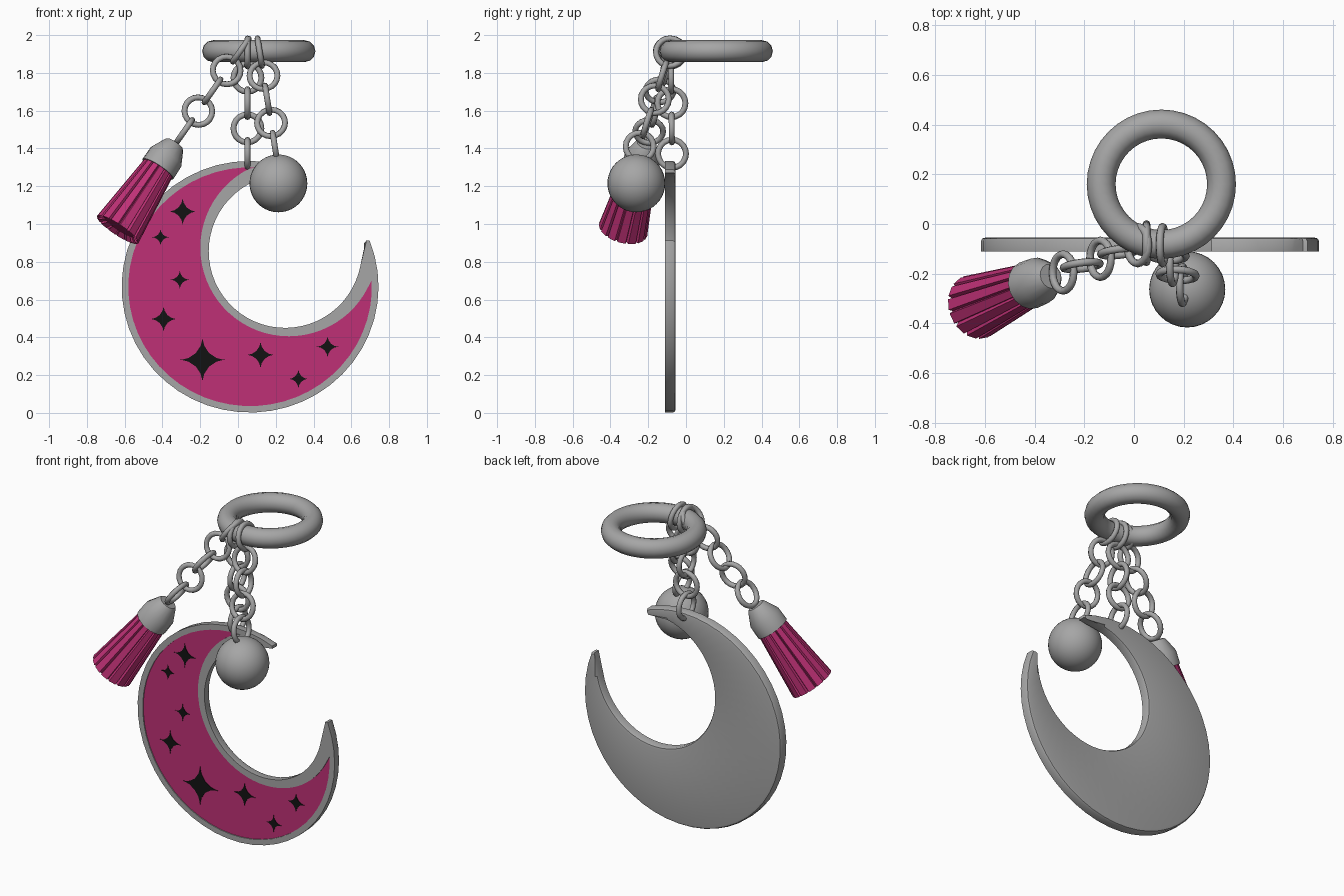
import bpy, bmesh, math
from mathutils import Vector, Matrix

if "Cube" in bpy.data.objects:
    bpy.data.objects.remove(bpy.data.objects["Cube"])


def material(name, rgb):
    m = bpy.data.materials.new(name)
    m.diffuse_color = (*rgb, 1)
    m.use_nodes = True
    m.node_tree.nodes["Principled BSDF"].inputs["Base Color"].default_value = m.diffuse_color
    return m


METAL = material("grey metal", (0.38, 0.38, 0.38))
PINK = material("magenta", (0.52, 0.03, 0.18))
BLACK = material("black", (0.006, 0.006, 0.006))


def finish(bm, name, mats, angle=35):
    bmesh.ops.remove_doubles(bm, verts=bm.verts, dist=1e-5)
    bmesh.ops.recalc_face_normals(bm, faces=bm.faces)
    me = bpy.data.meshes.new(name)
    bm.to_mesh(me)
    bm.free()
    ob = bpy.data.objects.new(name, me)
    bpy.context.collection.objects.link(ob)
    for m in mats:
        me.materials.append(m)
    bpy.ops.object.select_all(action='DESELECT')
    ob.select_set(True)
    bpy.context.view_layer.objects.active = ob
    if angle:
        bpy.ops.object.shade_smooth_by_angle(angle=math.radians(angle))
    return ob


def bridge(bm, a, b, mat=0):
    n = len(a)
    for i in range(n):
        j = (i + 1) % n
        bm.faces.new((a[i], a[j], b[j], b[i])).material_index = mat


def torus(name, centre, axis, major, minor, seg, sides):
    rot = Vector(axis).to_track_quat('Z', 'Y').to_matrix().to_4x4()
    mat = Matrix.Translation(centre) @ rot
    bm = bmesh.new()
    rings = []
    for i in range(seg):
        u = 2 * math.pi * i / seg
        ring = []
        for k in range(sides):
            v = 2 * math.pi * k / sides
            r = major + minor * math.cos(v)
            ring.append(bm.verts.new(mat @ Vector((r * math.cos(u), r * math.sin(u), minor * math.sin(v)))))
        rings.append(ring)
    for i in range(seg):
        bridge(bm, rings[i], rings[(i + 1) % seg])
    return finish(bm, name, [METAL], 60)


# --- crescent moon: metal tray with a magenta inlay ---
N = 44


def arc(cx, cz, rx, rz, half, n):
    """Arc symmetric about the lower-left diagonal."""
    out = []
    for i in range(n):
        a = math.radians(225 - half + 2 * half * i / (n - 1))
        out.append((cx + rx * math.cos(a), cz + rz * math.sin(a)))
    return out


def outline(d):
    """Crescent outline shrunk by d, as outer arc and gap arc."""
    outer = arc(.064, .668, .68 - d, .666 - d, 156.5 - 40 * d, N)
    gap = arc(.25, .855, .405 + d, .405 + d, 124, N - 2)
    (ax, az), (bx, bz) = outer[0], outer[-1]
    return outer, [(ax, az - .017)] + gap + [(bx - .017, bz)]


bm = bmesh.new()


def loop(pair, y):
    return [[bm.verts.new((x, y, z)) for x, z in pts] for pts in pair]


def flat(pair, mat=0):
    o, g = pair
    for i in range(N - 1):
        bm.faces.new((o[i], o[i + 1], g[i + 1], g[i])).material_index = mat


def whole(pair):
    return pair[0] + pair[1][::-1]


inlay = (arc(.064, .668, .645, .632, 138.1, N), arc(.269, .874, .4685, .4685, 113.9, N))
inlay[1][0], inlay[1][-1] = inlay[0][0], inlay[0][-1]
back = loop(outline(.018), -.055)
loops = [back, loop(outline(.006), -.058), loop(outline(0), -.068),
         loop(outline(0), -.110), loop(inlay, -.110), loop(inlay, -.104)]
for a, b in zip(loops, loops[1:]):
    bridge(bm, whole(a), whole(b))
flat(back)
flat(loops[-1], 1)
finish(bm, "crescent_moon", [METAL, PINK])

# --- four-pointed stars ---
STARS = [(-.293, 1.066, .075), (-.41, .93, .047), (-.308, .705, .052), (-.394, .497, .072),
         (-.188, .281, .123), (.119, .307, .075), (.474, .35, .06), (.32, .18, .053)]
bm = bmesh.new()
for x, z, r in STARS:
    rim = []
    for y in (-.1035, -.107):
        ring = []
        for k in range(24):
            c, s = math.cos(k * math.pi / 12), math.sin(k * math.pi / 12)
            ring.append(bm.verts.new((x + r * math.copysign(abs(c) ** 3.6, c), y,
                                      z + r * math.copysign(abs(s) ** 3.6, s))))
        rim.append(ring)
    bridge(bm, rim[0], rim[1])
    mid = bm.verts.new((x, -.107, z))
    for k in range(24):
        bm.faces.new((mid, rim[1][k], rim[1][(k + 1) % 24]))
finish(bm, "stars", [BLACK], 0)

# --- key ring and the three chains ---
torus("key_ring", (.11, .16, 1.915), (0, 0, 1), .242, .058, 40, 12)


def chain(name, start, end, count=5):
    start, end = Vector(start), Vector(end)
    d = (end - start).normalized()
    side = d.cross(Vector((0, 1, 0))).normalized()
    for i in range(count):
        axis = d.cross(side) if i % 2 else side
        torus(f"{name}_link_{i + 1}", start.lerp(end, i / (count - 1)), axis, .074, .0155, 20, 8)


chain("moon_chain", (.05, -.08, 1.908), (.05, -.074, 1.372))
chain("ball_chain", (.115, -.085, 1.91), (.195, -.245, 1.41))
chain("tassel_chain", (.015, -.085, 1.92), (-.285, -.195, 1.49))

# --- ball ---
bm = bmesh.new()
bmesh.ops.create_uvsphere(bm, u_segments=32, v_segments=20, radius=.153,
                          matrix=Matrix.Translation((.214, -.263, 1.215)))
finish(bm, "ball", [METAL], 60)

# --- tassel: cap and pleated skirt along a slanted axis ---
TOP, END = Vector((-.335, -.21, 1.425)), Vector((-.637, -.333, .97))
frame = Matrix.Translation(TOP) @ (END - TOP).to_track_quat('Z', 'Y').to_matrix().to_4x4()
LENGTH = (END - TOP).length


def lathe(name, profile, section, mat, angle):
    """Sweep a section of (angle, radius factor) through (height, radius) steps."""
    bm = bmesh.new()
    rings = [[bm.verts.new(frame @ Vector((r * f * math.cos(a), r * f * math.sin(a), h)))
              for a, f in section] for h, r in profile]
    for a, b in zip(rings, rings[1:]):
        bridge(bm, a, b)
    bm.faces.new(rings[0])
    bm.faces.new(rings[-1])
    return finish(bm, name, [mat], angle)


circle = [(2 * math.pi * k / 16, 1) for k in range(16)]
lathe("tassel_cap", [(0, .05), (.012, .06), (.085, .096), (.165, .098)], circle, METAL, 25)
pleats = []
for k in range(14):
    pleats += [(2 * math.pi * (k + t) / 14, f) for t, f in ((0, 1), (.74, 1), (.87, .86))]
lathe("tassel_skirt", [(.15, .088), (LENGTH, .132), (LENGTH - .02, .1)], pleats, PINK, 0)
